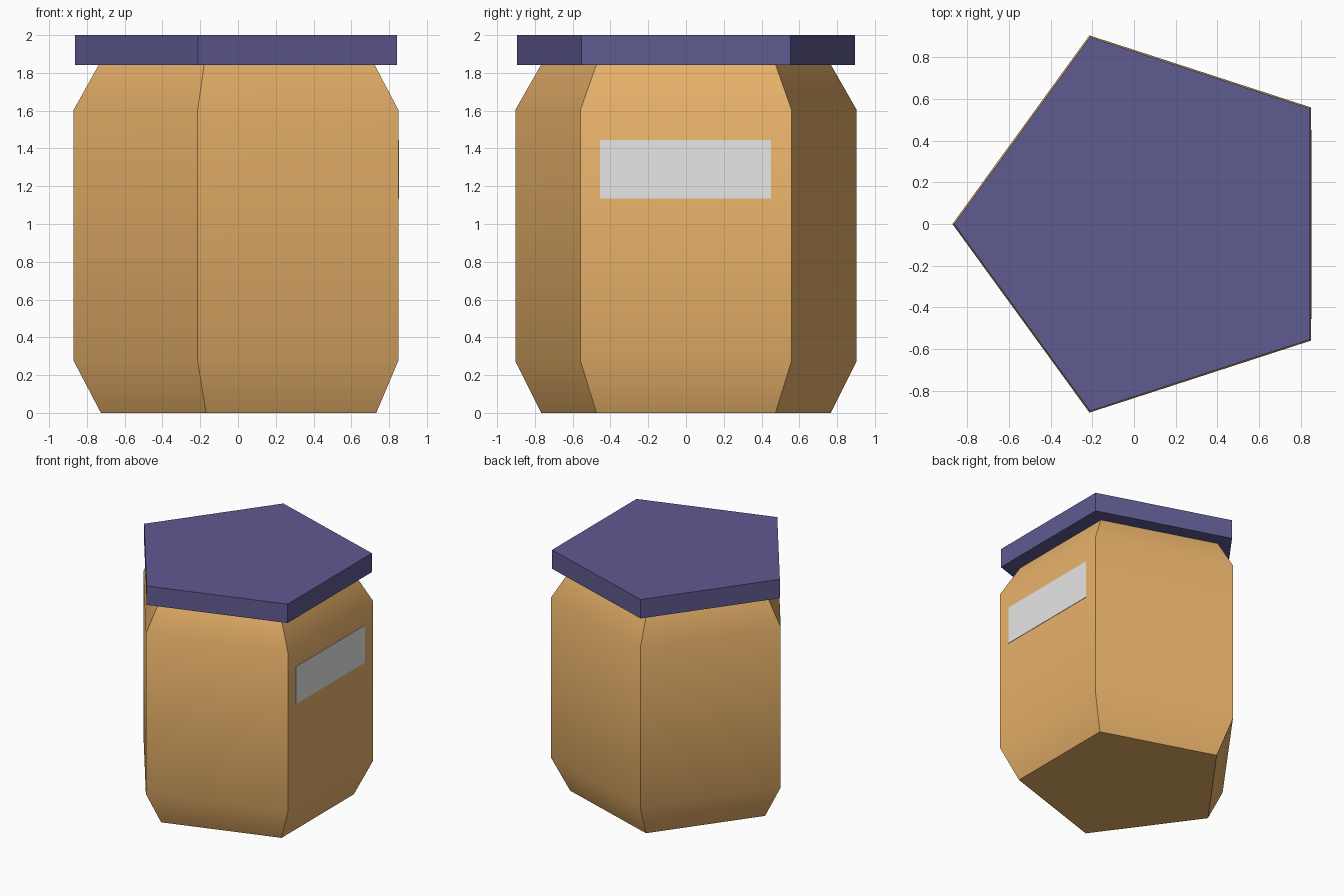
import bpy, bmesh, math

if "Cube" in bpy.data.objects:
    bpy.data.objects.remove(bpy.data.objects["Cube"])

CX = 0.08  # centre of the pentagon in x


def material(name, rgb):
    m = bpy.data.materials.new(name)
    m.diffuse_color = (*rgb, 1)
    m.use_nodes = True
    m.node_tree.nodes["Principled BSDF"].inputs["Base Color"].default_value = m.diffuse_color
    return m


def pentagon_stack(name, rings, mat):
    """Closed five-sided solid from (radius, z, centre_x) rings."""
    bm = bmesh.new()
    loops = []
    for r, z, cx in rings:
        angles = [math.radians(36 + 72 * i) for i in range(5)]
        loops.append([bm.verts.new((cx + r * math.cos(a), r * math.sin(a), z)) for a in angles])
    for lo, hi in zip(loops, loops[1:]):
        for i in range(5):
            j = (i + 1) % 5
            bm.faces.new((lo[i], lo[j], hi[j], hi[i]))
    bm.faces.new(loops[0][::-1])
    bm.faces.new(loops[-1])
    mesh = bpy.data.meshes.new(name)
    bm.to_mesh(mesh)
    bm.free()
    mesh.materials.append(mat)
    ob = bpy.data.objects.new(name, mesh)
    bpy.context.collection.objects.link(ob)
    return ob


amber = material("amber", (0.90, 0.495, 0.16))
purple = material("dusty purple", (0.115, 0.103, 0.283))
grey = material("light grey", (0.80, 0.80, 0.80))

# Jar body: tapered foot and shoulder, smooth vertically, sharp at corners
body = pentagon_stack("jar_body", [(0.806, 0, CX), (0.95, 0.275, CX),
                                   (0.95, 1.605, CX), (0.805, 1.846, 0.07)], amber)
bpy.context.view_layer.objects.active = body
body.select_set(True)
bpy.ops.object.shade_smooth_by_angle(angle=math.radians(40))
body.select_set(False)

# Lid
pentagon_stack("lid", [(0.942, 1.843, CX), (0.942, 2.0, CX)], purple)

# Label plate on the +x side
bpy.ops.mesh.primitive_cube_add(size=1, location=(0.849, -0.002, 1.29))
label = bpy.context.object
label.name = "label"
label.scale = (0.006, 0.906, 0.31)
label.data.materials.append(grey)
